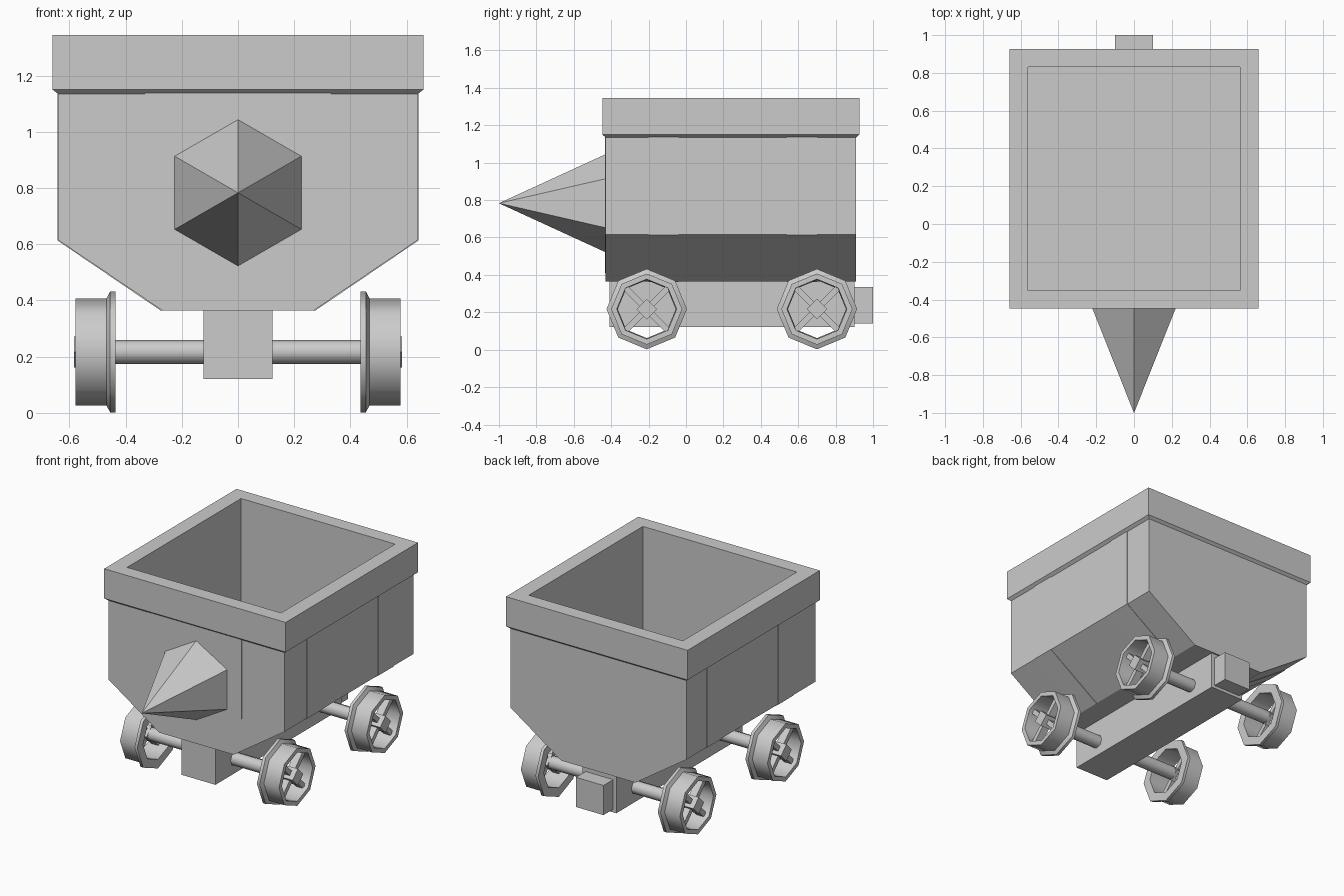
import bpy, bmesh, math

if "Cube" in bpy.data.objects:
    bpy.data.objects.remove(bpy.data.objects["Cube"])

grey = bpy.data.materials.new("plain grey")
grey.use_nodes = True
grey.diffuse_color = (0.6, 0.6, 0.6, 1)
grey.node_tree.nodes["Principled BSDF"].inputs["Base Color"].default_value = (0.6, 0.6, 0.6, 1)


def loft(name, loops, caps=True, closed=False, smooth=False):
    """Skin a list of equal-length point loops."""
    bm = bmesh.new()
    rings = [[bm.verts.new(p) for p in loop] for loop in loops]
    n = len(rings[0])
    pairs = list(zip(rings, rings[1:]))
    if closed:
        pairs.append((rings[-1], rings[0]))
    for a, b in pairs:
        for i in range(n):
            j = (i + 1) % n
            bm.faces.new((a[i], a[j], b[j], b[i]))
    if caps and not closed:
        bm.faces.new(rings[0])
        bm.faces.new(rings[-1])
    bmesh.ops.recalc_face_normals(bm, faces=bm.faces)
    mesh = bpy.data.meshes.new(name)
    bm.to_mesh(mesh)
    bm.free()
    mesh.materials.append(grey)
    ob = bpy.data.objects.new(name, mesh)
    bpy.context.collection.objects.link(ob)
    if smooth:
        bpy.ops.object.select_all(action='DESELECT')
        ob.select_set(True)
        bpy.context.view_layer.objects.active = ob
        bpy.ops.object.shade_smooth_by_angle(angle=math.radians(46))
    return ob


def prism(name, profile, y0, y1):
    """Extrude an (x, z) profile along y."""
    return loft(name, [[(x, y, z) for x, z in profile] for y in (y0, y1)])


def box(name, x0, x1, y0, y1, z0, z1):
    return prism(name, [(x0, z0), (x1, z0), (x1, z1), (x0, z1)], y0, y1)


def rect(hx, hy, z, cy=0.24):
    return [(-hx, cy - hy, z), (hx, cy - hy, z), (hx, cy + hy, z), (-hx, cy + hy, z)]


def ring(x, r, y, z, n):
    """Regular polygon across the x axis with one corner on top."""
    turn = math.tau / n
    return [(x, y + r * math.sin(i * turn), z + r * math.cos(i * turn)) for i in range(n)]


# Hollow tub with a thick rim
loft("tub", [rect(0.27, 0.67, 0.365), rect(0.64, 0.67, 0.615), rect(0.64, 0.67, 1.135),
             rect(0.66, 0.687, 1.15), rect(0.66, 0.687, 1.345),
             rect(0.56, 0.592, 1.345), rect(0.56, 0.592, 0.6)])

# Thin front panel and the spike on it
prism("front_panel", [(-0.33, 1.14), (-0.33, 0.615), (0, 0.41), (0.33, 0.615), (0.33, 1.14)],
      -0.434, -0.428)
hexagon = [(0.262 * math.sin(i * math.pi / 3), 0.783 + 0.262 * math.cos(i * math.pi / 3))
           for i in range(6)]
spike = loft("spike", [[(x, -0.43, z) for x, z in hexagon],
                       [(x * 0.001, -1, 0.783 + (z - 0.783) * 0.001) for x, z in hexagon]])

# Flat straps down both sides
strap = [(0.643, 1.14), (0.643, 0.614), (0.272, 0.362), (0.27, 0.367), (0.637, 0.617), (0.637, 1.14)]
for side, s in (("left", 1), ("right", -1)):
    for end, y in (("front", -0.2), ("back", 0.54)):
        prism(f"{side}_{end}_strap", [(s * x, z) for x, z in strap], y, y + 0.16)

# Chassis beam and rear coupler
box("chassis_beam", -0.123, 0.123, -0.41, 0.9, 0.12, 0.38)
box("rear_coupler", -0.1, 0.1, 0.89, 1.0, 0.14, 0.335)

# Axles and wheels
WHEEL_Z = 0.217
tyre = [(0.435, 0.155), (0.435, 0.215), (0.455, 0.215), (0.468, 0.19), (0.578, 0.19), (0.578, 0.16)]
for end, y in (("front", -0.21), ("back", 0.7)):
    loft(f"{end}_axle", [ring(x, 0.043, y, WHEEL_Z, 8) for x in (-0.52, 0.52)], smooth=True)
    for side, s in (("left", 1), ("right", -1)):
        name = f"{side}_{end}"
        loft(f"{name}_wheel", [ring(s * x, r, y, WHEEL_Z, 8) for x, r in tyre],
             closed=True, smooth=True)
        loft(f"{name}_hub", [ring(s * x, 0.055, y, WHEEL_Z, 4) for x in (0.48, 0.583)])
        # Two crossed bars make four diagonal spokes
        for k, angle in enumerate((45, -45)):
            a = math.radians(angle)
            bar = [(-0.16, -0.016), (0.16, -0.016), (0.16, 0.016), (-0.16, 0.016)]
            loft(f"{name}_spoke_{k + 1}",
                 [[(s * x, y + u * math.cos(a) - v * math.sin(a),
                    WHEEL_Z + u * math.sin(a) + v * math.cos(a)) for u, v in bar]
                  for x in (0.5, 0.55)])
